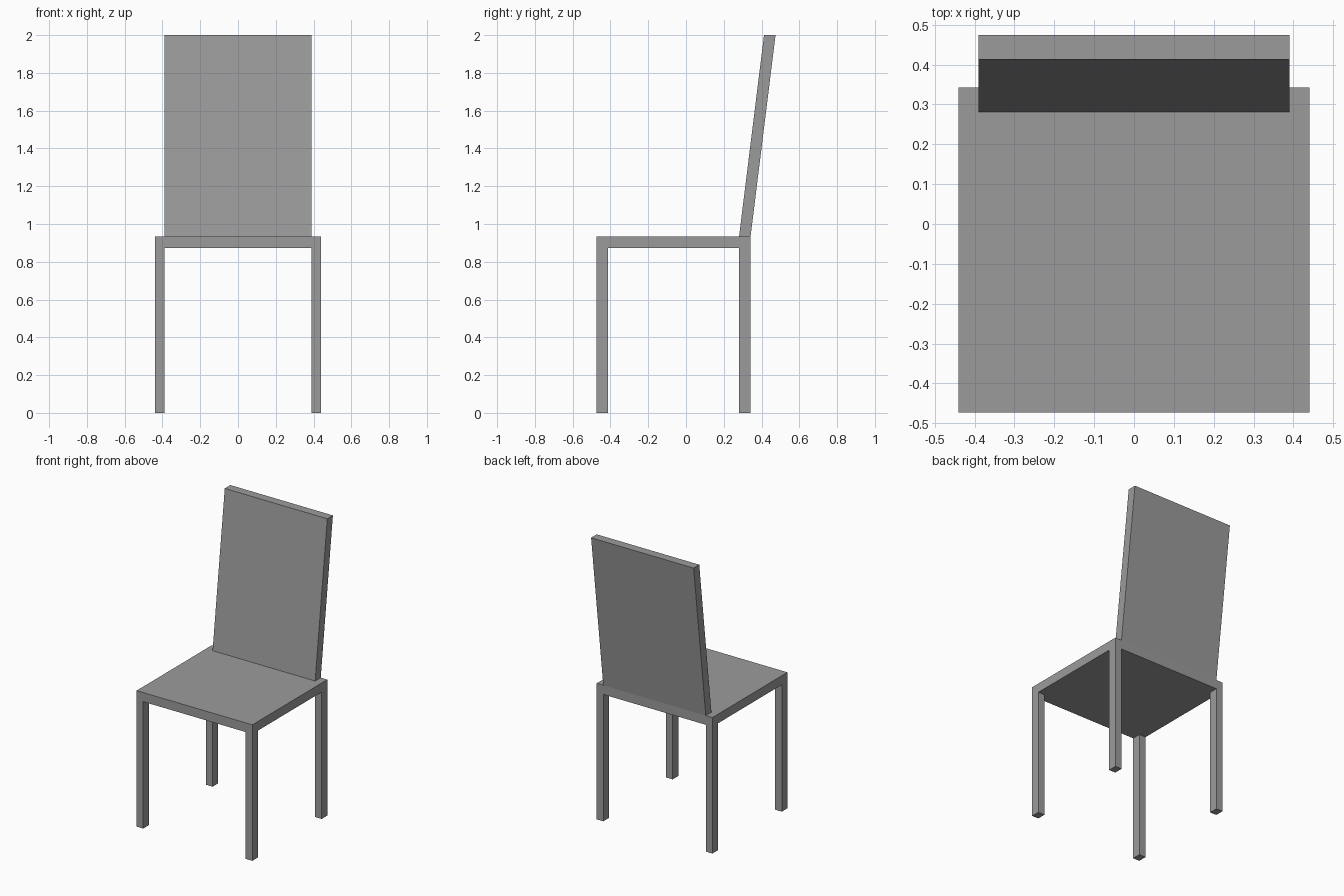
import bpy
import bmesh
from mathutils import Vector

cube = bpy.data.objects.get("Cube")
if cube:
    bpy.data.objects.remove(cube, do_unlink=True)

# Single grey finish
GREY = (0.33, 0.33, 0.33, 1)
grey = bpy.data.materials.new("grey")
grey.use_nodes = True
grey.diffuse_color = GREY
grey.node_tree.nodes["Principled BSDF"].inputs["Base Color"].default_value = GREY

# Main dimensions
HALF_WIDTH, BACK_HALF = 0.44, 0.39
FRONT, REAR, DEPTH = -0.473, 0.342, 0.061
SEAT_BOTTOM, SEAT_TOP, TOP = 0.872, 0.935, 2.0
LEAN = 0.132


def finish(bm, name):
    bmesh.ops.recalc_face_normals(bm, faces=bm.faces)
    mesh = bpy.data.meshes.new(name)
    bm.to_mesh(mesh)
    bm.free()
    mesh.materials.append(grey)
    obj = bpy.data.objects.new(name, mesh)
    bpy.context.collection.objects.link(obj)
    return obj


def extrude(bm, faces, dz):
    """Pull faces vertically, leaving connected side walls."""
    result = bmesh.ops.extrude_face_region(bm, geom=faces)
    verts = [g for g in result["geom"] if isinstance(g, bmesh.types.BMVert)]
    bmesh.ops.translate(bm, verts=verts, vec=Vector((0, 0, dz)))


# Seat and legs: a slab whose four corner cells run down to the floor
bm = bmesh.new()
xs = (-HALF_WIDTH, -BACK_HALF, BACK_HALF, HALF_WIDTH)
ys = (FRONT, FRONT + DEPTH, REAR - DEPTH, REAR)
grid = [[bm.verts.new((x, y, SEAT_BOTTOM)) for y in ys] for x in xs]
cells = {}
for i in range(3):
    for j in range(3):
        cells[i, j] = bm.faces.new((grid[i][j], grid[i][j + 1],
                                    grid[i + 1][j + 1], grid[i + 1][j]))
extrude(bm, list(cells.values()), SEAT_TOP - SEAT_BOTTOM)
bm.faces.ensure_lookup_table()

# The extrusion moves the slab's cells, so rebuild any missing underside cell
for i in range(3):
    for j in range(3):
        ring = (grid[i][j], grid[i][j + 1], grid[i + 1][j + 1], grid[i + 1][j])
        cells[i, j] = bm.faces.get(ring) or bm.faces.new(ring)
corners = [cells[i, j] for i in (0, 2) for j in (0, 2)]
extrude(bm, corners, -SEAT_BOTTOM)
stale = [f for f in corners if f.is_valid]
bmesh.ops.delete(bm, geom=stale, context="FACES_ONLY")
bmesh.ops.recalc_face_normals(bm, faces=bm.faces)
bmesh.ops.dissolve_limit(bm, angle_limit=0.01, verts=bm.verts, edges=bm.edges)
finish(bm, "seat_and_legs")

# Backrest: a flat panel sheared backward, with level ends
bm = bmesh.new()
bmesh.ops.create_cube(bm, size=1)
for v in bm.verts:
    upper = v.co.z > 0
    v.co = (v.co.x * 2 * BACK_HALF,
            REAR - DEPTH / 2 + v.co.y * DEPTH + (LEAN if upper else 0),
            TOP if upper else SEAT_TOP)
finish(bm, "backrest")
